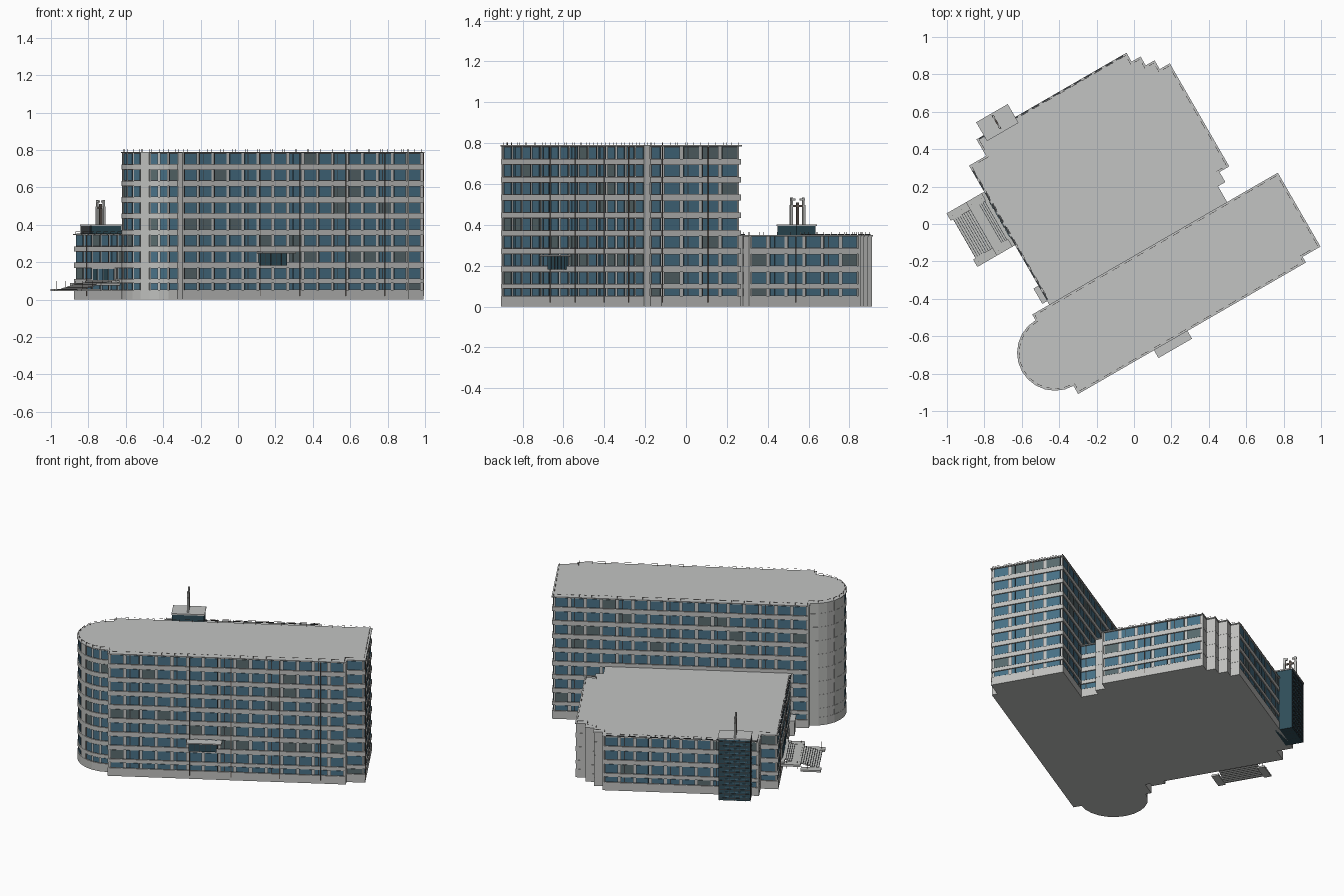
import bpy, bmesh, math, random
from mathutils import Vector, Matrix

random.seed(4)
if "Cube" in bpy.data.objects:
    bpy.data.objects.remove(bpy.data.objects["Cube"], do_unlink=True)

TURN = math.radians(30)
Z = Vector((0, 0, 1))


def material(name, r, g, b):
    m = bpy.data.materials.new(name)
    m.use_nodes = True
    m.diffuse_color = (r, g, b, 1)
    m.node_tree.nodes["Principled BSDF"].inputs["Base Color"].default_value = (r, g, b, 1)
    return m


MATS = [material("concrete", .52, .525, .51), material("roof_grey", .54, .55, .545),
        material("blue_glass", .065, .165, .24), material("blind_glass", .10, .145, .155),
        material("dark_frame", .045, .05, .055), material("pipe_brown", .15, .12, .105),
        material("dark_glass", .028, .075, .10)]
CONCRETE, ROOF, GLASS, BLIND, FRAME, PIPE, DARK = range(7)


def finish(bm, name):
    """Turn the mesh into an object, set at the site angle."""
    bmesh.ops.recalc_face_normals(bm, faces=bm.faces)
    me = bpy.data.meshes.new(name)
    bm.to_mesh(me)
    bm.free()
    for m in MATS:
        me.materials.append(m)
    ob = bpy.data.objects.new(name, me)
    ob.rotation_euler.z = TURN
    bpy.context.collection.objects.link(ob)


def box(bm, u, v, z, mat=CONCRETE, p=Vector((0, 0, 0)), t=Vector((1, 0, 0)), n=Vector((0, 1, 0))):
    """Box given by ranges along t, n and z from the point p."""
    c = p + t * (sum(u) / 2) + n * (sum(v) / 2) + Z * (sum(z) / 2)
    m = Matrix((t * (u[1] - u[0]), n * (v[1] - v[0]), Z * (z[1] - z[0]))).transposed().to_4x4()
    m.translation = c
    made = bmesh.ops.create_cube(bm, size=1, matrix=m)
    for f in {f for vert in made["verts"] for f in vert.link_faces}:
        f.material_index = mat


def edges(pts):
    """Yield start, direction, outward normal and length of each wall."""
    for a, b in zip(pts, pts[1:] + pts[:1]):
        t = (b - a).normalized()
        yield a, t, Vector((t.y, -t.x, 0)), (b - a).length


def offset(pts, d):
    ns = [n for _, _, n, _ in edges(pts)]
    return [p + (ns[i - 1] + ns[i]) * (d / (1 + ns[i - 1].dot(ns[i]))) for i, p in enumerate(pts)]


def prism(bm, pts, z0, z1, top=CONCRETE):
    low = [bm.verts.new(p + Z * z0) for p in pts]
    high = [bm.verts.new(p + Z * z1) for p in pts]
    bm.faces.new(low[::-1])
    bm.faces.new(high).material_index = top
    for i in range(len(pts)):
        j = (i + 1) % len(pts)
        bm.faces.new((low[i], low[j], high[j], high[i]))


ROWS = [(.052, .088)] + [(.110 + .0875 * i, .170 + .0875 * i) for i in range(8)]


def block(name, pts, rows, top, plain):
    """Recessed core with proud floor bands, flush plain walls and a roof slab."""
    bm = bmesh.new()
    prism(bm, offset(pts, -.008), .01, top - .005)
    z = 0
    for z0, z1 in rows:
        prism(bm, pts, z, z0)
        z = z1
    prism(bm, pts, z, top - .004)
    prism(bm, offset(pts, .003), top - .006, top, ROOF)
    for i, (p, t, n, length) in enumerate(edges(pts)):
        if i in plain:
            box(bm, (.001, length - .001), (-.010, -.0012), (.01, top - .007), CONCRETE, p, t, n)
    finish(bm, name)


def windows(name, pts, rows, plain, pitch=.088):
    """Framed panes along every wall that is not plain."""
    bm = bmesh.new()
    for i, (p, t, n, length) in enumerate(edges(offset(pts, -.008))):
        if i in plain or length < .04:
            continue
        count = max(1, int(length / pitch))
        step = length / count
        for k in range(count):
            a, b = k * step + step * .085, (k + 1) * step - step * .085
            for z0, z1 in rows:
                glass = BLIND if random.random() < .12 else GLASS
                box(bm, (a, b), (-.002, .002), (z0, z1), FRAME, p, t, n)
                split = a + (b - a) * (.3 if k % 3 == 1 else 1)
                for s, e in ((a, split), (split, b)):
                    if e - s > .006:
                        box(bm, (s + .003, e - .003), (0, .004), (z0 + .003, z1 - .003), glass, p, t, n)
    finish(bm, name)


def railing(name, pts, top, skip=()):
    """Thin posts carrying a broken handrail along the roof edge."""
    bm = bmesh.new()
    for i, (p, t, n, length) in enumerate(edges(offset(pts, -.008))):
        count = max(1, round(length / .075))
        step = length / count
        for k in range(0 if i in skip else count):
            a = k * step
            box(bm, (a, a + .0015), (-.001, .001), (top, top + .014), PIPE, p, t, n)
            box(bm, (a, a + step * .6), (-.001, .001), (top + .012, top + .0135), PIPE, p, t, n)
    finish(bm, name)


def points(flat):
    return [Vector((u, v, 0)) for u, v in flat]


# Tall wing with one rounded end
arc = [(-.71 + .2 * math.cos(a), -.385 + .2 * math.sin(a))
       for a in (math.radians(90 + 15 * i) for i in range(13))]
tall = points([(-.71, -.635), (.69, -.635), (.69, -.6), (.80, -.6), (.80, -.15), (-.71, -.15)] + arc)
tall_plain = {1, 5, 6, 7, 8, 9, 10, 14, 18}
block("tall_wing", tall, ROWS, .79, tall_plain)
windows("tall_wing_windows", tall, ROWS, tall_plain)
railing("tall_wing_railing", tall, .79)

# Low wing with stepped corners
low = points([(-.605, -.3), (.487, -.3), (.487, -.047), (.532, -.047), (.532, .015), (.592, .015),
              (.592, .645), (.53, .645), (.53, .70), (.475, .70), (.475, .755), (.42, .755),
              (.42, .81), (-.50, .81), (-.50, .708), (-.605, .708)])
low_plain = {0, 2, 3, 4, 6, 7, 8, 9, 10, 11, 13}
block("low_wing", low, ROWS[:4], .35, low_plain)
windows("low_wing_windows", low, ROWS[:4], low_plain)
rail_path = low[4:] + [Vector((-.605, -.13, 0)), Vector((.532, -.13, 0))]
railing("low_wing_railing", rail_path, .35, {12, 13})

# Dark coping strips on the back and left edges of the low roof
bm = bmesh.new()
for k in range(14):
    box(bm, (-.49 + k * .065, -.445 + k * .065), (.804, .812), (.346, .354), FRAME)
for k in range(12):
    box(bm, (-.607, -.599), (-.12 + k * .068, -.07 + k * .068), (.346, .354), FRAME)
finish(bm, "low_roof_coping")

# Drain pipes on the facades
bm = bmesh.new()
for u in (-.23, .015, .30, .54):
    box(bm, (u - .002, u + .002), (-.638, -.633), (.02, .785), PIPE)
for v in (-.595, -.337):
    box(bm, (.798, .803), (v - .002, v + .002), (.02, .785), PIPE)
box(bm, (.590, .595), (.278, .282), (.02, .345), PIPE)
for v in (.19, .57):
    box(bm, (-.608, -.603), (v - .002, v + .002), (.02, .345), PIPE)
finish(bm, "drain_pipes")

# Glazed lift tower with slats on its outer faces
bm = bmesh.new()
box(bm, (-.455, -.268), (.78, .888), (0, .394), DARK)
for i in range(14):
    z = .012 + i * .028
    box(bm, (-.457, -.272), (.79, .890), (z, z + .005), FRAME)
    box(bm, (-.44, -.30), (.79, .8895), (z + .012, z + .016), GLASS)
for i in range(7):
    u = -.455 + i * .030
    box(bm, (u - .0015, u + .0015), (.79, .891), (0, .392), FRAME)
box(bm, (-.459, -.264), (.777, .893), (.394, .402), ROOF)
finish(bm, "lift_tower")

# Roof mast: two hooked posts around a cross
bm = bmesh.new()
for s in (-1, 1):
    v = .84 + s * .035
    box(bm, (-.370, -.358), (v - .007, v + .007), (.40, .497))
    t = Vector((0, -s * .55, .835))
    box(bm, (-.005, .005), (-.005, .005), (0, .036), CONCRETE, Vector((-.364, v, .494)) + t * .004)
    box(bm, (-.004, .004), (-.014, .014), (.518, .529), CONCRETE, Vector((-.364, v - s * .008, 0)))
box(bm, (-.369, -.359), (.834, .846), (.40, .51), PIPE)
box(bm, (-.368, -.360), (.810, .870), (.486, .496), PIPE)
finish(bm, "roof_mast")

# Entrance steps, landings and side walls
bm = bmesh.new()
for i in range(9):
    u, z = -.825 + i * .013, .046 + i * .004
    box(bm, (u, u + .014), (.265, .505), (z, z + .006))
    box(bm, (u, u + .003), (.267, .503), (z + .006, z + .0065), FRAME)
box(bm, (-.71, -.665), (.265, .505), (.078, .086))
for i in range(4):
    u, z = -.665 + i * .011, .084 + i * .004
    box(bm, (u, u + .012), (.265, .505), (z, z + .006))
    box(bm, (u, u + .003), (.267, .503), (z + .006, z + .0065), FRAME)
box(bm, (-.625, -.60), (.22, .55), (.092, .102))
for v in (.22, .505):
    box(bm, (-.84, -.72), (v, v + .045), (.045, .056))
    box(bm, (-.72, -.60), (v, v + .045), (.075, .088))
    for u in (-.82, -.76, -.70, -.64):
        box(bm, (u, u + .002), (v + .02, v + .022), (.05, .10), PIPE)
finish(bm, "entrance_steps")

# Entrance doors
bm = bmesh.new()
box(bm, (-.609, -.60), (.26, .51), (.10, .172))
for i in range(4):
    v = .272 + i * .058
    box(bm, (-.612, -.60), (v, v + .046), (.104, .164), DARK if i % 2 else GLASS)
finish(bm, "entrance_doors")

# Dark glazed panel under a thin canopy on the long facade
bm = bmesh.new()
box(bm, (-.235, -.07), (-.645, -.62), (.182, .246), DARK)
for i in range(6):
    u = -.235 + i * .0322
    box(bm, (u, u + .003), (-.647, -.62), (.182, .246), FRAME)
box(bm, (-.245, -.038), (-.686, -.62), (.246, .253), ROOF)
finish(bm, "facade_canopy")

# Small side porch where the wings meet
bm = bmesh.new()
box(bm, (-.634, -.60), (-.12, -.035), (0, .09))
box(bm, (-.638, -.60), (-.125, -.03), (.09, .098), ROOF)
finish(bm, "side_porch")
